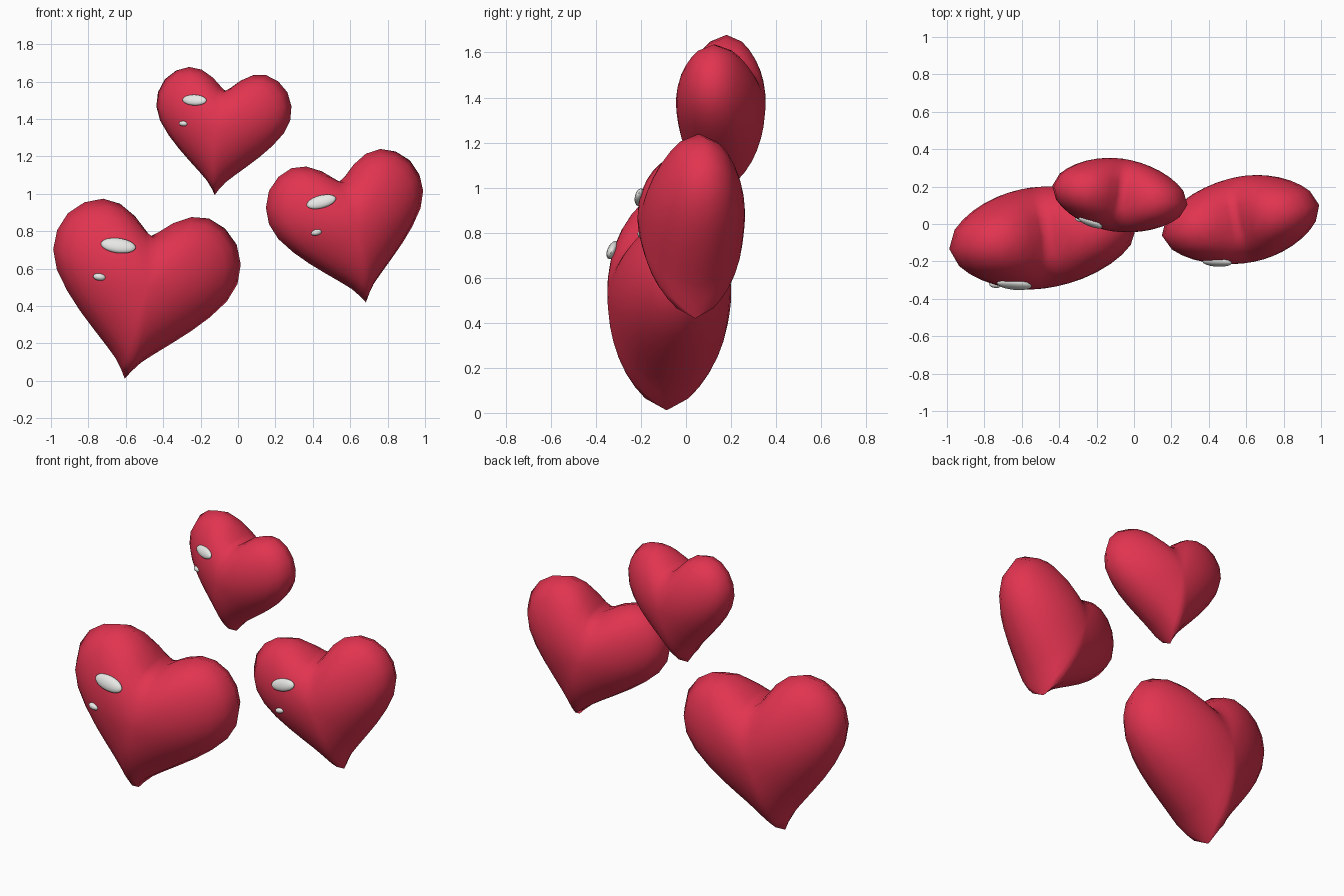
import bpy, bmesh, math
from mathutils import Matrix, Vector

if "Cube" in bpy.data.objects:
    bpy.data.objects.remove(bpy.data.objects["Cube"])


def flat_colour(name, rgb):
    m = bpy.data.materials.new(name)
    m.diffuse_color = (*rgb, 1)
    m.use_nodes = True
    m.node_tree.nodes["Principled BSDF"].inputs["Base Color"].default_value = m.diffuse_color
    return m


RED = flat_colour("heart red", (0.76, 0.034, 0.08))
WHITE = flat_colour("shine white", (0.82, 0.82, 0.8))

# Right half of the heart outline, tip to notch, measured from the tip
HALF = [(0, 0), (0.028, 0.045), (0.07, 0.1), (0.125, 0.152), (0.215, 0.232),
        (0.305, 0.315), (0.39, 0.405), (0.466, 0.507), (0.505, 0.61),
        (0.503, 0.715), (0.462, 0.815), (0.385, 0.888), (0.29, 0.925),
        (0.195, 0.915), (0.105, 0.865), (0.038, 0.805), (0, 0.772)]
OUTLINE = [Vector((x, z - 0.5)) for x, z in HALF]
OUTLINE += [Vector((-p.x, p.y)) for p in OUTLINE[-2:0:-1]]
DEPTH = 0.272
LATITUDES = [0, 21, 32, 43, 54, 64, 73, 82]


def finish(bm, name, mat, matrix, angle):
    bmesh.ops.recalc_face_normals(bm, faces=bm.faces)
    me = bpy.data.meshes.new(name)
    bm.to_mesh(me)
    bm.free()
    me.materials.append(mat)
    ob = bpy.data.objects.new(name, me)
    ob.matrix_world = matrix
    bpy.context.collection.objects.link(ob)
    bpy.ops.object.select_all(action='DESELECT')
    ob.select_set(True)
    bpy.context.view_layer.objects.active = ob
    bpy.ops.object.shade_smooth_by_angle(angle=math.radians(angle))
    return ob


def soften(pts):
    # Ease the notch and tip as the rings approach the front and back
    n = len(pts)
    return [pts[i] * 0.5 + (pts[i - 1] + pts[(i + 1) % n]) * 0.25 for i in range(n)]


def heart(name, matrix):
    bm = bmesh.new()
    n = len(OUTLINE)

    def ring(pts, r, y):
        return [bm.verts.new((p.x * r, y, p.y * r)) for p in pts]

    rim = ring(OUTLINE, 1, 0)
    for side in (-1, 1):
        prev, pts = rim, OUTLINE
        for deg in LATITUDES[1:]:
            a = math.radians(deg)
            pts = soften(pts)
            cur = ring(pts, math.cos(a), side * DEPTH * math.sin(a))
            for i in range(n):
                j = (i + 1) % n
                bm.faces.new((prev[i], prev[j], cur[j], cur[i]))
            prev = cur
        pole = bm.verts.new((0, side * DEPTH, 0))
        for i in range(n):
            bm.faces.new((prev[i], prev[(i + 1) % n], pole))
    finish(bm, name, RED, matrix, 75)


def shine(name, matrix, loc, size):
    # Flattened bead lying against the rounded front
    bm = bmesh.new()
    bmesh.ops.create_uvsphere(bm, u_segments=20, v_segments=12, radius=1)
    local = (Matrix.Translation(loc)
             @ Matrix.Rotation(math.radians(-14), 4, 'Z')
             @ Matrix.Rotation(math.radians(-22), 4, 'X')
             @ Matrix.Rotation(math.radians(-3), 4, 'Y'))
    bmesh.ops.scale(bm, vec=size, verts=bm.verts)
    bmesh.ops.transform(bm, matrix=local, verts=bm.verts)
    finish(bm, name, WHITE, matrix, 60)


# name, centre, scale, clockwise tilt, yaw
HEARTS = [("large", (-0.515, -0.075, 0.503), 1.0, 10.5, 7),
          ("middle", (0.597, 0.025, 0.835), 0.85, -12, 11),
          ("small", (-0.087, 0.155, 1.352), 0.72, 6, -8)]

for label, centre, scale, tilt, yaw in HEARTS:
    m = (Matrix.Translation(centre)
         @ Matrix.Rotation(math.radians(yaw), 4, 'Z')
         @ Matrix.Rotation(math.radians(tilt), 4, 'Y')
         @ Matrix.Scale(scale, 4))
    heart(label + "_heart", m)
    shine(label + "_big_shine", m, (-0.192, -0.232, 0.188), (0.095, 0.024, 0.042))
    shine(label + "_little_shine", m, (-0.26, -0.218, 0.005), (0.034, 0.02, 0.019))
